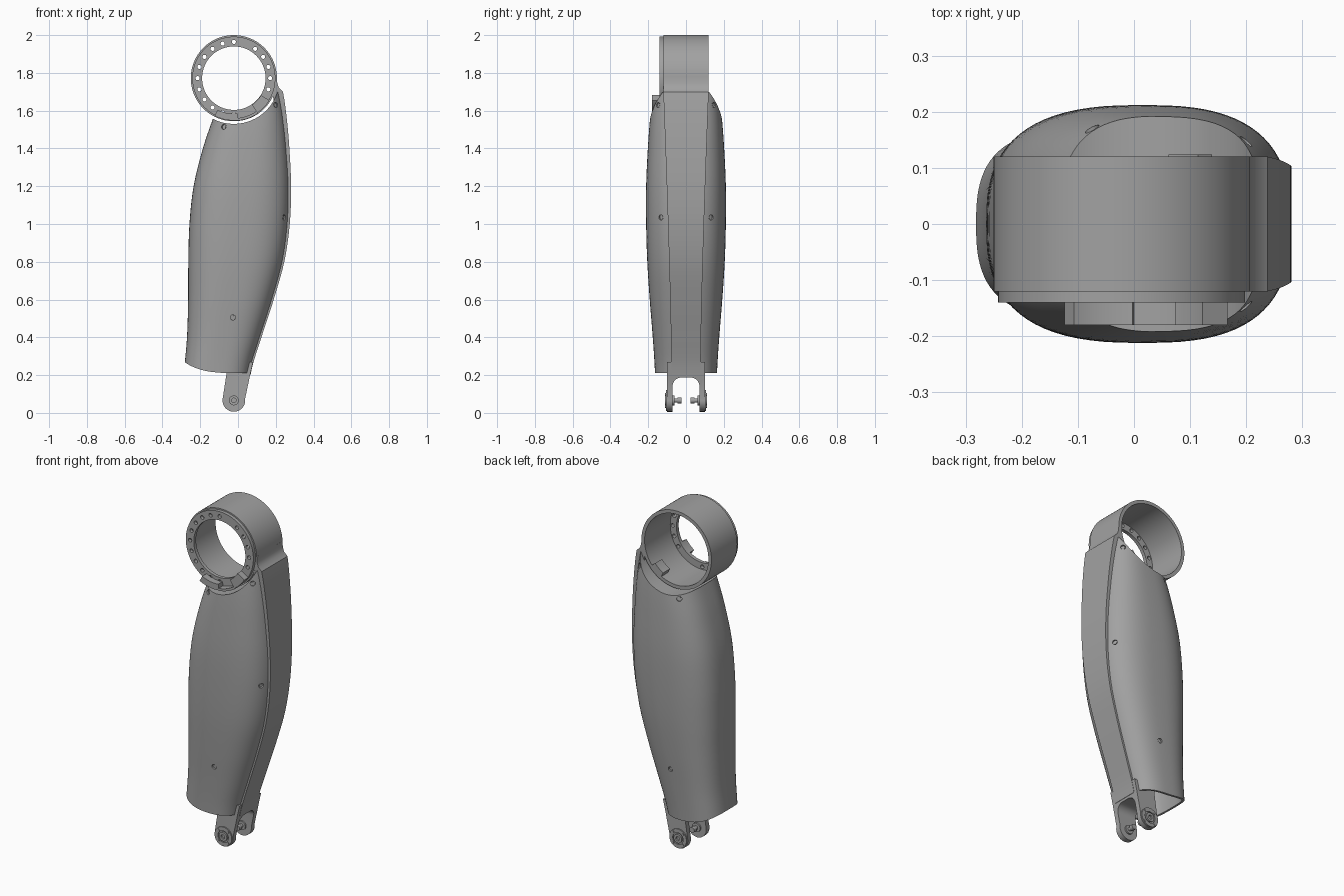
import bpy, bmesh, math
from mathutils import Vector

if "Cube" in bpy.data.objects:
    bpy.data.objects.remove(bpy.data.objects["Cube"], do_unlink=True)

grey = bpy.data.materials.new("plain grey")
grey.use_nodes = True
colour = (0.36, 0.36, 0.36, 1)
grey.diffuse_color = colour
grey.node_tree.nodes["Principled BSDF"].inputs["Base Color"].default_value = colour

RX, RZ = -0.022, 1.772      # hip ring centre
FX, FZ = -0.022, 0.066      # fork pivot centre


def finish(name, bm, angle=35):
    bmesh.ops.recalc_face_normals(bm, faces=bm.faces)
    mesh = bpy.data.meshes.new(name)
    bm.to_mesh(mesh)
    bm.free()
    obj = bpy.data.objects.new(name, mesh)
    bpy.context.collection.objects.link(obj)
    mesh.materials.append(grey)
    smooth(obj, angle)
    return obj


def smooth(obj, angle=35):
    bpy.ops.object.select_all(action='DESELECT')
    obj.select_set(True)
    bpy.context.view_layer.objects.active = obj
    bpy.ops.object.shade_smooth_by_angle(angle=math.radians(angle))


def bake(obj):
    # Turn the modifier result into plain mesh data
    deps = bpy.context.evaluated_depsgraph_get()
    mesh = bpy.data.meshes.new_from_object(obj.evaluated_get(deps))
    obj.modifiers.clear()
    obj.data = mesh


def cut(obj, cutter):
    mod = obj.modifiers.new("cut", 'BOOLEAN')
    mod.operation, mod.solver, mod.object = 'DIFFERENCE', 'EXACT', cutter
    bake(obj)
    bpy.data.objects.remove(cutter, do_unlink=True)
    smooth(obj)


def extrude(name, pts, a, b, axis='Y'):
    bm = bmesh.new()
    place = (lambda u, v, w: (u, w, v)) if axis == 'Y' else (lambda u, v, w: (w, u, v))
    lo, hi = [[bm.verts.new(place(u, v, w)) for u, v in pts] for w in (a, b)]
    bm.faces.new(lo)
    bm.faces.new(hi)
    for i in range(len(pts)):
        j = (i + 1) % len(pts)
        bm.faces.new((lo[i], lo[j], hi[j], hi[i]))
    return finish(name, bm)


def arc(cx, cz, r, start, end, n=24):
    angles = [math.radians(start + (end - start) * i / n) for i in range(n + 1)]
    return [(cx + r * math.cos(a), cz + r * math.sin(a)) for a in angles]


def band(name, cx, cz, r0, r1, a, b, start, end):
    pts = arc(cx, cz, r1, start, end) + arc(cx, cz, r0, end, start)
    return extrude(name, pts, a, b)


def tube(name, cx, cz, r0, r1, a, b, n=72):
    bm = bmesh.new()
    rings = [[bm.verts.new((x, y, z)) for x, z in arc(cx, cz, r, 0, 360, n)[:-1]]
             for r, y in ((r1, a), (r1, b), (r0, b), (r0, a))]
    for k in range(4):
        for i in range(n):
            j, m = (i + 1) % n, (k + 1) % 4
            bm.faces.new((rings[k][i], rings[k][j], rings[m][j], rings[m][i]))
    return finish(name, bm)


def pegs(name, items, n=20):
    # Several short cylinders: centre, direction, radius, length
    bm = bmesh.new()
    for centre, direction, r, length in items:
        turn = Vector(direction).to_track_quat('Z', 'Y').to_matrix().to_4x4()
        turn.translation = centre
        bmesh.ops.create_cone(bm, cap_ends=True, segments=n, radius1=r, radius2=r,
                              depth=length, matrix=turn)
    return finish(name, bm)


# Shell stations: height, left edge, right edge, half depth
STATIONS = [(0.1, -0.295, 0.045, 0.16), (0.25, -0.283, 0.075, 0.166), (0.4, -0.27, 0.122, 0.176),
            (0.6, -0.264, 0.187, 0.192), (0.8, -0.263, 0.243, 0.205), (1.0, -0.257, 0.272, 0.211),
            (1.2, -0.235, 0.279, 0.211), (1.4, -0.186, 0.27, 0.202), (1.56, -0.132, 0.256, 0.19),
            (1.7, -0.08, 0.236, 0.172), (1.8, -0.05, 0.21, 0.15)]


def station(z):
    k = max(1, min(len(STATIONS) - 3, sum(s[0] <= z for s in STATIONS) - 1))
    p, q = STATIONS[k], STATIONS[k + 1]
    before, after = STATIONS[k - 1], STATIONS[k + 2]
    h = q[0] - p[0]
    t = (z - p[0]) / h
    out = []
    for c in (1, 2, 3):
        m0 = (q[c] - before[c]) / (q[0] - before[0]) * h
        m1 = (after[c] - p[c]) / (after[0] - p[0]) * h
        out.append((2*t**3 - 3*t*t + 1) * p[c] + (t**3 - 2*t*t + t) * m0
                   + (3*t*t - 2*t**3) * q[c] + (t**3 - t*t) * m1)
    return out


POWER = 2.7


def section(angle, z):
    left, right, depth = station(z)
    c, s = math.cos(angle), math.sin(angle)
    x = (left + right) / 2 + (right - left) / 2 * math.copysign(abs(c) ** (2 / POWER), c)
    return x, depth * math.copysign(abs(s) ** (2 / POWER), s)


def shell_y(x, z):
    left, right, depth = station(z)
    u = min(1, abs(2 * x - left - right) / (right - left))
    return depth * (1 - u ** POWER) ** (1 / POWER)


def bottom(x):
    return 0.21 + 0.06 * (max(0, 0.065 - x) / 0.35) ** 4


def top(x):
    return RZ - math.sqrt(max(0.242 ** 2 - (x - RX) ** 2, 0.0049))


# Thigh shell: lofted, curved rims, saddle under the ring, open below
N, ROWS = 80, 40
bm = bmesh.new()
rows = []
for r in range(ROWS + 1):
    row = []
    for i in range(N):
        angle, z = 2 * math.pi * i / N, 1.0
        for _ in range(25):
            x, y = section(angle, z)
            z = 0.5 * z + 0.5 * (bottom(x) + (top(x) - bottom(x)) * r / ROWS)
        row.append(bm.verts.new((x, y if i % (N // 2) else 0, z)))
    rows.append(row)
for lo, hi in zip(rows, rows[1:]):
    for i in range(N):
        j = (i + 1) % N
        bm.faces.new((lo[i], lo[j], hi[j], hi[i]))
rim = rows[-1]
for i in range(N // 2):
    quad = [rim[i], rim[i + 1], rim[(N - i - 1) % N], rim[(N - i) % N]]
    bm.faces.new(list(dict.fromkeys(quad)))
shell = finish("thigh_shell", bm)
solid = shell.modifiers.new("wall", 'SOLIDIFY')
solid.thickness, solid.offset = 0.014, -1
bake(shell)

# Counterbored screw holes on both faces of the shell
holes, screws = [], []
for x, z in ((-0.075, 1.515), (0.2, 1.63), (0.244, 1.035), (-0.027, 0.505)):
    for side in (-1, 1):
        e = 0.004
        y = shell_y(x, z)
        normal = Vector(((shell_y(x - e, z) - shell_y(x + e, z)) / (2 * e), 1,
                         (shell_y(x, z - e) - shell_y(x, z + e)) / (2 * e))).normalized()
        normal.y *= side
        spot = Vector((x, side * y, z))
        holes.append((spot, normal, 0.014, 0.02))
        screws.append((spot - normal * 0.01, normal, 0.009, 0.01))
cut(shell, pegs("hole_cutter", holes))
pegs("shell_screws", screws)

# Spine beam following the front edge of the shell up to the ring
bm = bmesh.new()
levels = []
heights = [0.2 + 1.5 * i / 40 for i in range(41)]
for z in heights:
    right = station(z)[1]
    half = 0.078 + 0.042 * max(0, (z - 0.3) / 1.4) ** 1.3
    levels.append((z, right - 0.055, right + 0.002, half))
levels += [(1.72, 0.19, 0.217, 0.12), (1.745, 0.197, 0.208, 0.12), (1.78, 0.2, 0.206, 0.12)]
loops = [[bm.verts.new(p) for p in ((a, -h, z), (b, -h, z), (b, h, z), (a, h, z))]
         for z, a, b, h in levels]
for lo, hi in zip(loops, loops[1:]):
    for i in range(4):
        j = (i + 1) % 4
        bm.faces.new((lo[i], lo[j], hi[j], hi[i]))
bm.faces.new(loops[0])
bm.faces.new(loops[-1])
finish("spine_beam", bm)

# Hip ring with bolted front flange
tube("hip_ring", RX, RZ, 0.208, 0.228, -0.12, 0.12, 96)
flange = tube("ring_flange", RX, RZ, 0.168, 0.22, -0.14, -0.119, 96)
bolt_angles = [a for a in range(0, 360, 18) if a not in (72, 306, 288)]
cut(flange, pegs("flange_cutter", [((x, -0.13, z), (0, 1, 0), 0.011, 0.06)
    for a in bolt_angles for x, z in arc(RX, RZ, 0.192, a, a, 1)[:1]]))

# Stop blocks at the foot of the ring
band("stop_block_left", RX, RZ, 0.17, 0.222, -0.18, -0.14, -56, -32)
band("stop_block_right", RX, RZ, 0.188, 0.224, -0.18, -0.14, -117, -84)
band("stop_rail", RX, RZ, 0.212, 0.226, -0.18, -0.14, -84, -56)
band("inner_stop", RX, RZ, 0.178, 0.21, 0.06, 0.124, -62, -40)

# Knee fork: tapered tongue with a round-topped slot
tongue = [(-0.055, 0.27), (-0.062, 0.2)] + arc(FX, FZ, 0.06, 172, 368) + [(0.064, 0.2), (0.08, 0.27)]
fork = extrude("knee_fork", tongue, -0.1, 0.1)
slot = [(-0.071, -0.1), (0.071, -0.1)] + arc(0.026, 0.142, 0.045, 0, 90, 10) \
    + arc(-0.026, 0.142, 0.045, 90, 180, 10)
cut(fork, extrude("slot_cutter", slot, -0.3, 0.3, 'X'))

# Pivot bosses, bolts and inner pins on both legs
for side, word in ((-1, "front"), (1, "back")):
    tube(word + "_boss", FX, FZ, 0.034, 0.056, side * 0.1, side * 0.107)
    tube(word + "_bearing", FX, FZ, 0.012, 0.026, side * 0.098, side * 0.11, 40)
    pegs(word + "_bolts", [((x, side * 0.107, z), (0, 1, 0), 0.007, 0.006)
         for x, z in arc(FX, FZ, 0.045, 45, 405, 4)[:-1]], 12)
    pegs(word + "_pin", [((FX, side * 0.06, FZ), (0, 1, 0), 0.011, 0.07),
                         ((FX, side * 0.034, FZ), (0, 1, 0), 0.016, 0.022),
                         ((FX, side * 0.068, FZ), (0, 1, 0), 0.026, 0.012)], 24)
